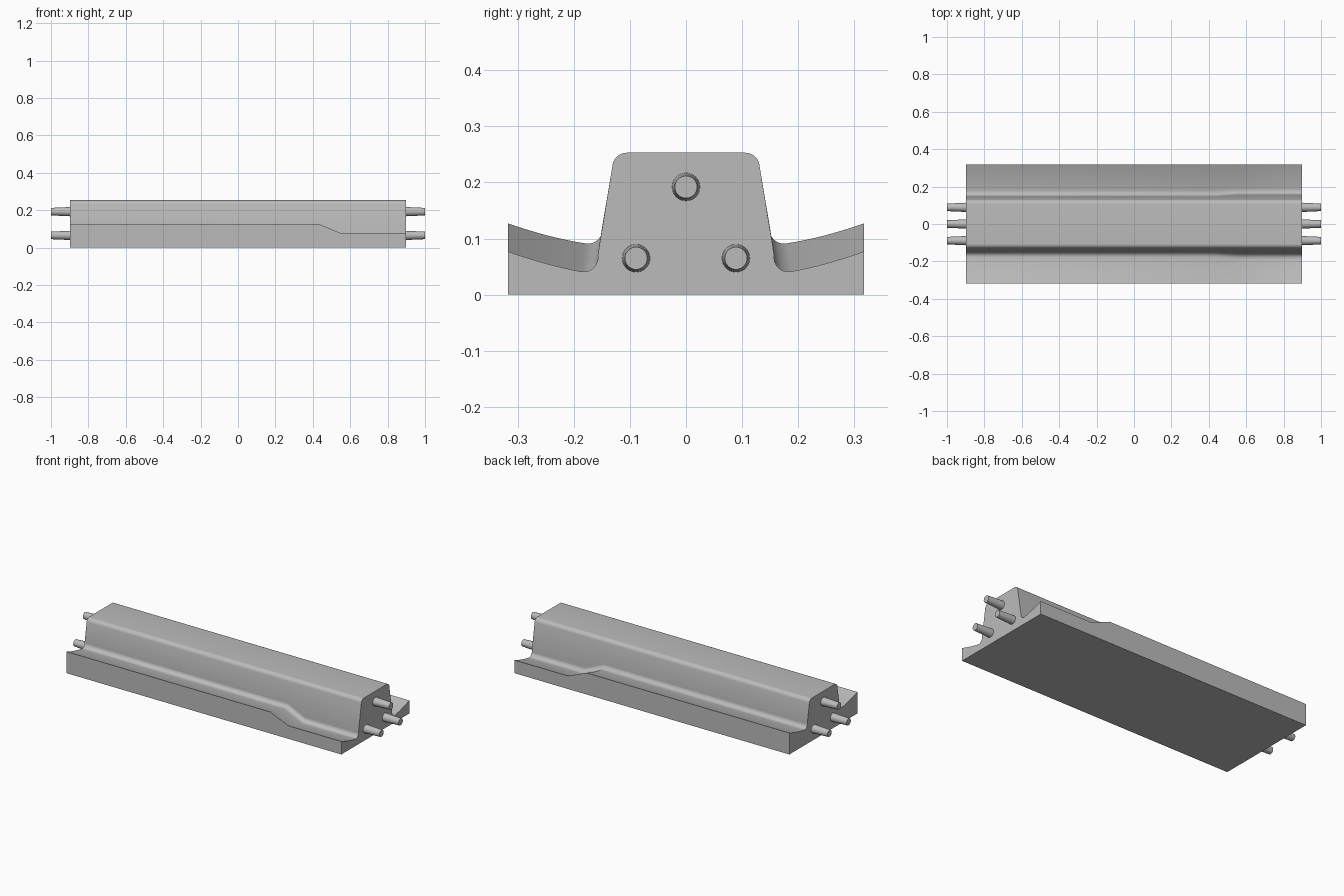
import bpy, bmesh, math
from mathutils import Vector, Matrix

if "Cube" in bpy.data.objects:
    bpy.data.objects.remove(bpy.data.objects["Cube"])

grey = bpy.data.materials.new("plain grey")
grey.diffuse_color = (0.5, 0.5, 0.5, 1)
grey.use_nodes = True
grey.node_tree.nodes["Principled BSDF"].inputs["Base Color"].default_value = grey.diffuse_color


def finish(bm, name, angle):
    bmesh.ops.recalc_face_normals(bm, faces=bm.faces)
    mesh = bpy.data.meshes.new(name)
    bm.to_mesh(mesh)
    bm.free()
    mesh.materials.append(grey)
    ob = bpy.data.objects.new(name, mesh)
    bpy.context.collection.objects.link(ob)
    bpy.ops.object.select_all(action='DESELECT')
    ob.select_set(True)
    bpy.context.view_layer.objects.active = ob
    bpy.ops.object.shade_smooth_by_angle(angle=math.radians(angle))
    return ob


def curve(a, b, c, n):
    """Points on a quadratic curve from a to c with control point b."""
    a, b, c = Vector(a), Vector(b), Vector(c)
    return [a * (1 - t) ** 2 + b * 2 * t * (1 - t) + c * t * t
            for t in (i / n for i in range(n + 1))]


def arc(cy, cz, r, a0, a1, n):
    return [Vector((cy + r * math.cos(math.radians(a0 + (a1 - a0) * i / n)),
                    cz + r * math.sin(math.radians(a0 + (a1 - a0) * i / n))))
            for i in range(n + 1)]


def section(lift):
    """Closed cross-section with flange raised by lift along the sloping wall."""
    s = -0.156 * lift
    flange = curve((0.317, 0.077 + lift), (0.246, 0.052 + lift),
                   (0.188 + s, 0.0415 + lift), 8)
    root = arc(0.182 + s, 0.066 + lift, 0.025, -82, -189, 8)
    crown = arc(0.106, 0.228, 0.025, 9, 90, 8)
    half = [Vector((0.317, 0))] + flange + root + crown
    return half + [Vector((-p.x, p.y)) for p in reversed(half)]


# Lofted rail body: flange steps down near one end
bm = bmesh.new()
rings = []
for x, lift in ((-0.897, 0.05), (0.43, 0.05), (0.55, 0), (0.897, 0)):
    rings.append([bm.verts.new((x, p.x, p.y)) for p in section(lift)])
n = len(rings[0])
for a, b in zip(rings, rings[1:]):
    for i in range(n):
        j = (i + 1) % n
        bm.faces.new((a[i], a[j], b[j], b[i]))
bm.faces.new(rings[0])
bm.faces.new(rings[-1])
finish(bm, "rail_body", 25)

# Tapered pins on both ends
for side, label in ((1, "right"), (-1, "left")):
    for k, (y, z) in enumerate(((0, 0.192), (0.089, 0.065), (-0.089, 0.065))):
        bm = bmesh.new()
        bmesh.ops.create_cone(
            bm, cap_ends=True, segments=32, radius1=0.025, radius2=0.02, depth=0.108,
            matrix=Matrix.Translation((side * 0.946, y, z))
            @ Matrix.Rotation(side * math.pi / 2, 4, 'Y'))
        finish(bm, f"{label}_pin_{k + 1}", 30)
